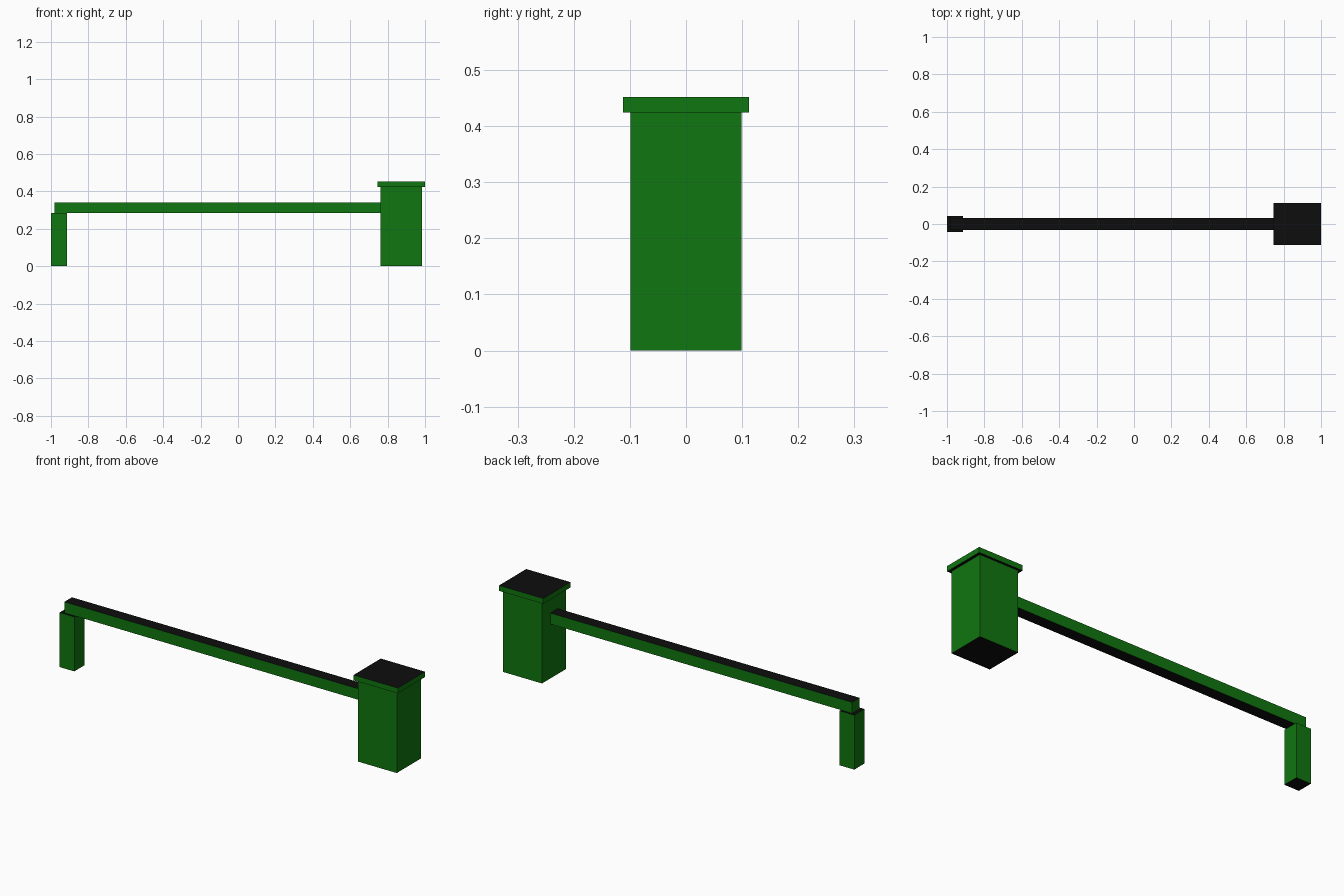
import bpy
import bmesh

if "Cube" in bpy.data.objects:
    bpy.data.objects.remove(bpy.data.objects["Cube"])


def material(name, rgb):
    m = bpy.data.materials.new(name)
    m.diffuse_color = (*rgb, 1.0)
    m.use_nodes = True
    m.node_tree.nodes["Principled BSDF"].inputs["Base Color"].default_value = m.diffuse_color
    return m


GREEN = material("green", (0.005, 0.18, 0.005))
BLACK = material("black", (0.004, 0.004, 0.004))


def box(name, x0, x1, half_y, z0, z1):
    """Box with green sides and black horizontal faces."""
    bm = bmesh.new()
    bmesh.ops.create_cube(bm, size=1.0)
    for v in bm.verts:
        v.co.x = x0 if v.co.x < 0 else x1
        v.co.y = -half_y if v.co.y < 0 else half_y
        v.co.z = z0 if v.co.z < 0 else z1
    bm.normal_update()
    for f in bm.faces:
        f.material_index = 1 if abs(f.normal.z) > 0.5 else 0
    mesh = bpy.data.meshes.new(name)
    bm.to_mesh(mesh)
    bm.free()
    mesh.materials.append(GREEN)
    mesh.materials.append(BLACK)
    obj = bpy.data.objects.new(name, mesh)
    bpy.context.collection.objects.link(obj)
    return obj


# Barrier housing and its overhanging lid
box("housing", 0.761, 0.985, 0.099, 0.0, 0.424)
box("housing_lid", 0.745, 1.0, 0.112, 0.424, 0.452)

# Horizontal arm resting on the end post
box("barrier_arm", -0.98, 0.761, 0.031, 0.284, 0.341)
box("end_post", -1.0, -0.915, 0.042, 0.0, 0.284)
